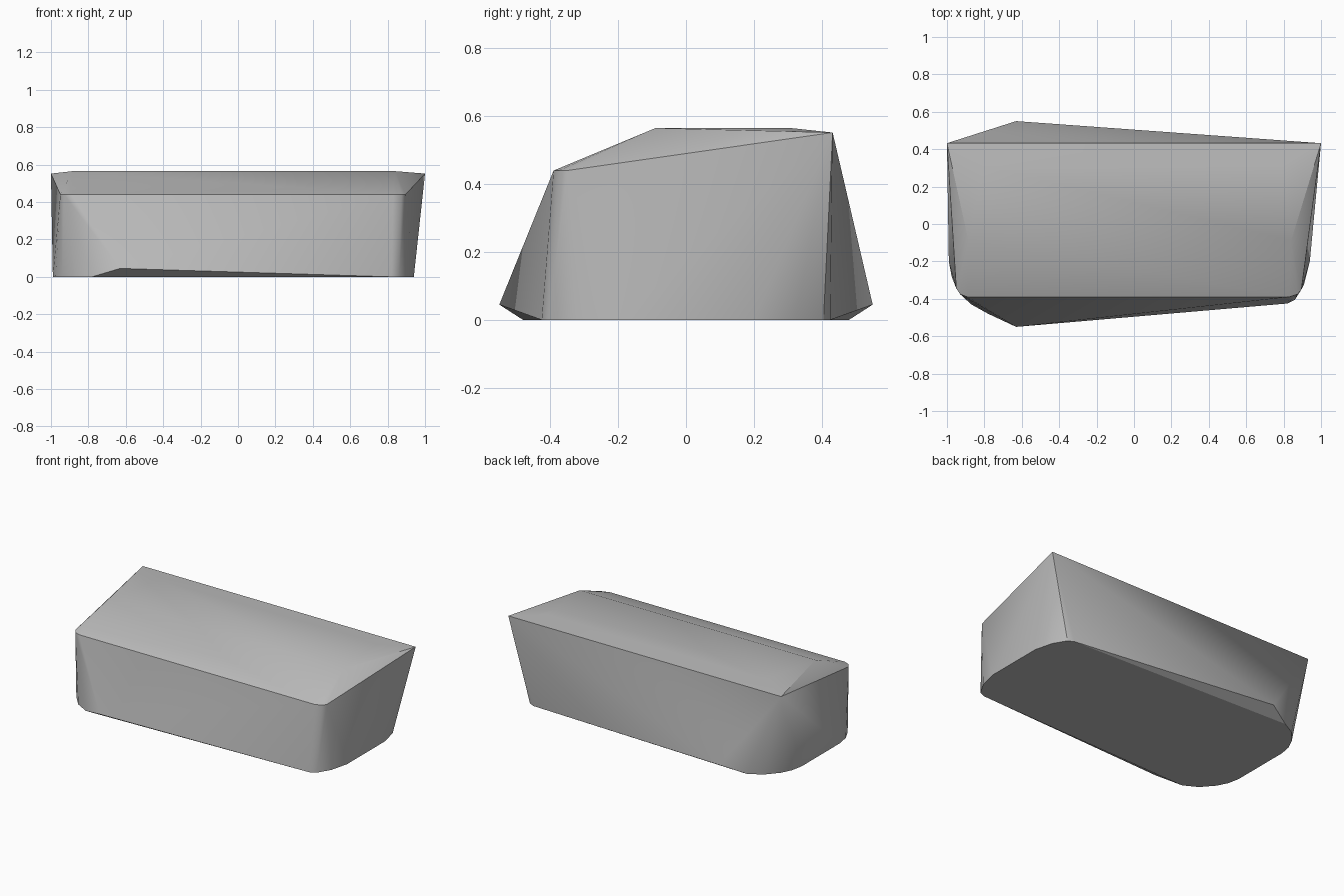
import bpy
import bmesh
import math

cube = bpy.data.objects.get("Cube")
if cube:
    bpy.data.objects.remove(cube, do_unlink=True)

stone = bpy.data.materials.new("plain grey")
stone.use_nodes = True
grey = (0.5, 0.5, 0.5, 1)
stone.diffuse_color = grey
stone.node_tree.nodes["Principled BSDF"].inputs["Base Color"].default_value = grey

# Rounded footprint, one half, mirrored front to back
footprint = [(0.94, 0.2), (0.91, 0.32), (0.86, 0.405), (0.82, 0.425),
             (-0.78, 0.48), (-0.87, 0.43), (-0.94, 0.35), (-0.975, 0.28), (-0.99, 0.2)]
points = [(x, side * y, 0) for x, y in footprint for side in (-1, 1)]

# Lower bulge on the front and back walls
points += [(-0.63, side * 0.55, 0.045) for side in (-1, 1)]

# Front shoulder with rounded corners
shoulder = [(0.9, -0.31), (0.895, -0.35), (0.875, -0.375), (0.83, -0.39),
            (-0.89, -0.39), (-0.93, -0.375), (-0.95, -0.345)]
points += [(x, y, 0.44) for x, y in shoulder]

# Crown: front ridge, slight rear ridge and the sharp back edge
crown = [(-0.885, 0.84, -0.09, 0.565), (-0.8, 0.8, 0.31, 0.565), (-1, 1, 0.432, 0.552)]
points += [(x, y, z) for left, right, y, z in crown for x in (left, right)]

# Solid body wrapped around the outlines
bm = bmesh.new()
for p in points:
    bm.verts.new(p)
result = bmesh.ops.convex_hull(bm, input=bm.verts)
loose = [v for v in bm.verts if not v.link_faces]
bmesh.ops.delete(bm, geom=loose, context="VERTS")
bmesh.ops.dissolve_limit(bm, angle_limit=math.radians(0.5),
                         verts=bm.verts, edges=bm.edges)
bmesh.ops.recalc_face_normals(bm, faces=bm.faces)
mesh = bpy.data.meshes.new("block_body")
bm.to_mesh(mesh)
bm.free()
mesh.materials.append(stone)

body = bpy.data.objects.new("block_body", mesh)
bpy.context.collection.objects.link(body)
bpy.ops.object.select_all(action="DESELECT")
body.select_set(True)
bpy.context.view_layer.objects.active = body
bpy.ops.object.shade_smooth_by_angle(angle=math.radians(30))
